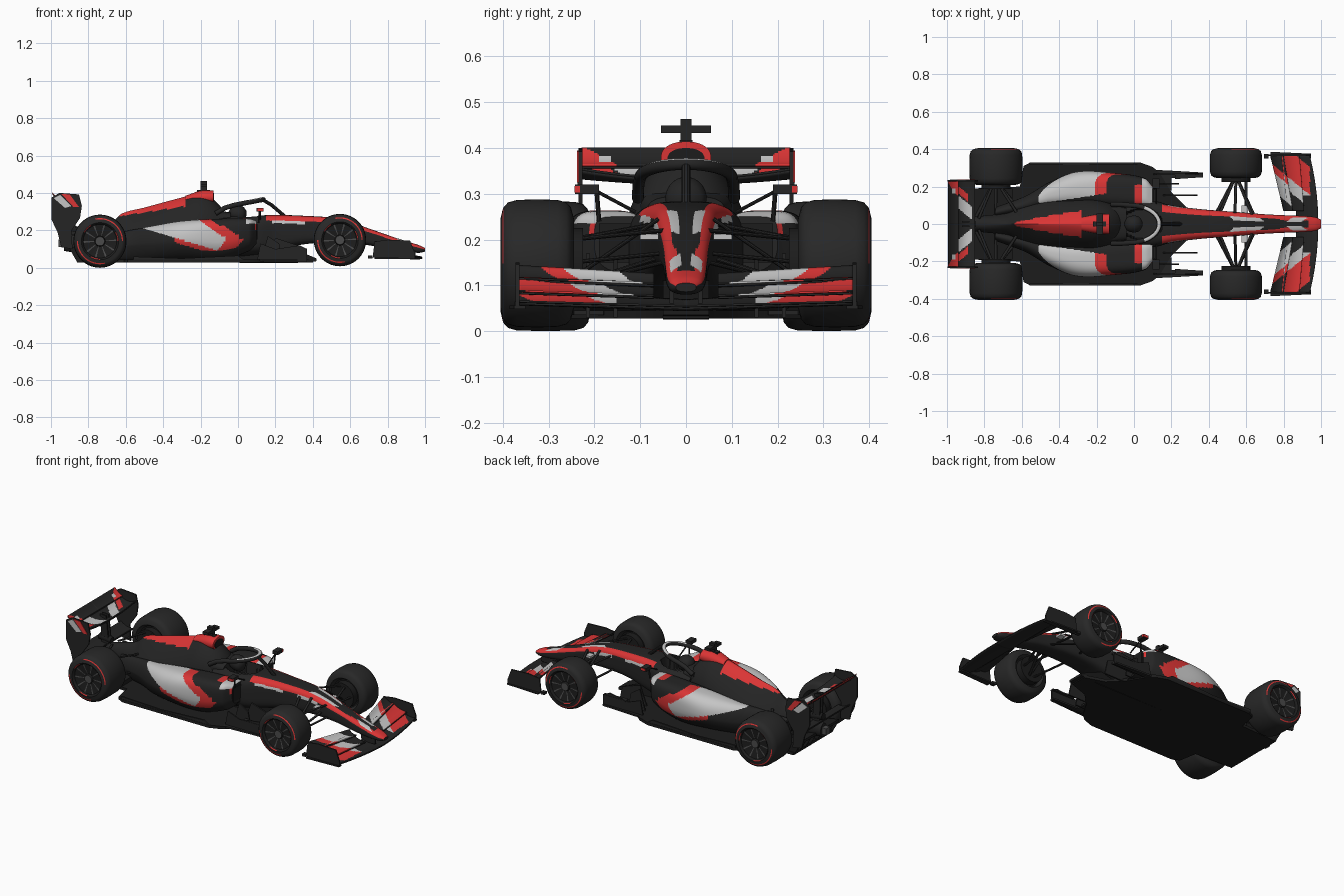
import bpy, bmesh, math
from mathutils import Vector

if "Cube" in bpy.data.objects:
    bpy.data.objects.remove(bpy.data.objects["Cube"])

PALETTE = [("carbon_black", (.018, .018, .018)), ("red", (.70, .035, .035)), ("silver", (.56, .56, .56)),
           ("tyre_black", (.021, .021, .021)), ("floor_black", (.012, .012, .012)), ("dark_grey", (.07, .07, .07))]
BLACK, RED, SILVER, TYRE, FLOOR, GREY = range(6)
MATS = []
for nm, c in PALETTE:
    m = bpy.data.materials.new(nm)
    m.diffuse_color = (*c, 1)
    m.use_nodes = True
    m.node_tree.nodes["Principled BSDF"].inputs["Base Color"].default_value = m.diffuse_color
    MATS.append(m)


def skin(name, rings, rule, caps=True, closed=True, mirror=False, thick=0):
    """Join point rings into a mesh; rule is a colour or f(x, |y|, z, normal, ring, segment)."""
    bm = bmesh.new()
    rows = [[bm.verts.new(p) for p in r] for r in rings]
    n, ids = len(rows[0]), []
    for i in range(len(rows) - 1):
        for j in range(n if closed else n - 1):
            k = (j + 1) % n
            bm.faces.new((rows[i][j], rows[i][k], rows[i + 1][k], rows[i + 1][j]))
            ids.append((i, j))
    if caps and closed:
        for r, i in ((rows[0], -1), (rows[-1], len(rows))):
            bm.faces.new(r)
            ids.append((i, 0))
    bmesh.ops.recalc_face_normals(bm, faces=bm.faces)
    bm.normal_update()
    for f, (i, j) in zip(bm.faces, ids):
        c = f.calc_center_median()
        f.material_index = rule(c.x, abs(c.y), c.z, f.normal, i, j) if callable(rule) else 0
    me = bpy.data.meshes.new(name)
    bm.to_mesh(me)
    bm.free()
    for m in (MATS if callable(rule) else [MATS[rule]]):
        me.materials.append(m)
    ob = bpy.data.objects.new(name, me)
    bpy.context.collection.objects.link(ob)
    if thick:
        s = ob.modifiers.new("thickness", 'SOLIDIFY')
        s.thickness, s.offset = thick, 0
    if mirror:
        ob.modifiers.new("mirror", 'MIRROR').use_axis = (False, True, False)
    return ob


def interp(secs, x):
    """Smooth (Hermite) interpolation of section rows, first column is x."""
    k = max(i for i in range(len(secs) - 1) if secs[i][0] <= x or i == 0)
    slope = lambda i, c: ((secs[min(i + 1, len(secs) - 1)][c] - secs[max(i - 1, 0)][c]) /
                          (secs[min(i + 1, len(secs) - 1)][0] - secs[max(i - 1, 0)][0]))
    a, b = secs[k], secs[k + 1]
    h = b[0] - a[0]
    t = (x - a[0]) / h
    return [a[c] * (2*t**3 - 3*t*t + 1) + b[c] * (3*t*t - 2*t**3) + h * (slope(k, c) * (t**3 - 2*t*t + t)
            + slope(k + 1, c) * (t**3 - t*t)) for c in range(1, len(a))]


def loft(name, secs, rule, steps=80, around=64, inner=None, under=0, deform=None, mirror=False):
    """Superellipse sections (x, half width, z bottom, z top, power)."""
    secs = sorted(secs)
    rings = []
    for s in range(steps + 1):
        x = secs[0][0] + (secs[-1][0] - secs[0][0]) * s / steps
        hw, zb, zt, n = interp(secs, x)
        y0 = -hw if inner is None else min(inner, .4 * hw)
        ring = []
        for j in range(around):
            a = 2 * math.pi * (j + .5) / around
            c, d = math.cos(a), math.sin(a)
            y = (hw + y0) / 2 + (hw - y0) / 2 * math.copysign(abs(c) ** (2 / n), c)
            z = (zb + zt) / 2 + (zt - zb) / 2 * math.copysign(abs(d) ** (2 / n), d)
            if d < 0 and inner is not None:
                y = y0 + (y - y0) * (1 + under * d)
            ring.append(deform(x, y, z) if deform else (x, y, z))
        rings.append(ring)
    return skin(name, rings, rule, mirror=mirror)


def tube(name, pts, r, mat, mirror=True, sides=10, flat=1):
    pts = [Vector(p) for p in pts]
    rings = []
    for i, p in enumerate(pts):
        t = (pts[min(i + 1, len(pts) - 1)] - pts[max(i - 1, 0)]).normalized()
        u = t.cross(Vector((0, 0, 1)) if abs(t.z) < .95 else Vector((1, 0, 0))).normalized()
        v = t.cross(u)
        rings.append([p + (u * math.cos(a) + v * math.sin(a) * flat) * r
                      for a in (2 * math.pi * j / sides for j in range(sides))])
    return skin(name, rings, mat, mirror=mirror)


def plate(name, pts, axis, lo, hi, rule, mirror=True):
    """Extrude a 2D outline along y (x,z points) or z (x,y points)."""
    put = (lambda p, h: (p[0], h, p[1])) if axis == 'y' else (lambda p, h: (p[0], p[1], h))
    return skin(name, [[put(p, h) for p in pts] for h in (lo, hi)], rule, mirror=mirror)


def box(name, x, y, z, mat, mirror=True):
    return plate(name, [(x[0], y[0]), (x[1], y[0]), (x[1], y[1]), (x[0], y[1])], 'z', z[0], z[1], mat, mirror)


def wing(name, y0, y1, edge, rule, camber=.01, back=BLACK):
    """Curved wing element, painted on top; edge(t) gives front x, z and rear x, z along the span."""
    for part, drop, paint in (("", 0, rule), ("_underside", .005, back)):
        rings = []
        for i in range(61):
            xa, za, xb, zb = edge(i / 60)
            rings.append([(xa + (xb - xa) * u, y0 + (y1 - y0) * i / 60, za + (zb - za) * u - camber * 4 * u * (1 - u) - drop)
                          for u in (k / 14 for k in range(15))])
        skin(name + part, rings, paint, closed=False, mirror=True, thick=.004)


# --- Bodywork: chassis with nose and sunken cockpit
def cockpit(x, y, z):
    inside = ((x - .04) / .11) ** 2 + (y / .08) ** 2 < 1
    return (x, y, .2 if inside and z > .2 else z)

CHASSIS = [(1.0, .022, .086, .105, 2.5), (.97, .036, .08, .12, 2.5), (.9, .043, .085, .142, 3), (.8, .047, .10, .175, 3.5),
           (.7, .052, .12, .21, 3.5), (.6, .06, .13, .245, 3.5), (.5, .068, .135, .268, 4), (.35, .08, .125, .278, 4),
           (.2, .10, .09, .283, 4), (.1, .125, .07, .28, 3.5), (-.1, .13, .05, .28, 3)]

def nose_paint(x, y, z, n, i, j):
    hw, zb, zt, _ = interp(sorted(CHASSIS), min(max(x, -.1), 1))
    a = y / hw
    if x < .15 or n.z < -.3:
        return BLACK
    if z > zt - .03 and n.z > .25:
        if x > .93:
            return RED
        if x > .78:
            d = x - .06 * a
            return SILVER if .8 < d < .88 and .2 < a < .8 else RED if a > .45 else BLACK
        if .56 < x + .08 * a < .72 and .3 < a < .62:
            return SILVER
        return RED if a > .58 else BLACK
    if zt - .045 < z < zt - .015 and (.18 < x < .36 or .45 < x < .58):
        return SILVER
    return RED if z > zt - .016 and x < .62 else BLACK

loft("chassis_and_nose", CHASSIS, nose_paint, 180, 96, deform=cockpit)

# Engine cover with pointed spine
def cover_paint(x, y, z, n, i, j):
    return RED if -.65 < x < -.28 and z > .275 + (x + .64) * .15 else BLACK

loft("engine_cover", [(-.05, .07, .1, .27, 2.2), (-.1, .10, .08, .335, 2), (-.16, .12, .07, .385, 1.7), (-.22, .13, .06, .395, 1.6),
     (-.3, .13, .06, .376, 1.4), (-.5, .12, .06, .322, 1.2), (-.62, .085, .06, .29, 1.1), (-.68, .06, .06, .24, 1.4),
     (-.8, .045, .07, .2, 2), (-.93, .03, .09, .17, 2)], cover_paint, 160, 80)

# Sidepods with swept livery
def pod_paint(x, y, z, n, i, j):
    if n.x > .9 or n.z < -.5:
        return BLACK
    xb = -.06 - 1.4 * max(z - .15, 0) - .9 * max(.15 - z, 0)
    low = .2 - .3 * (x + .47)
    if z > .2 and .0 < x:
        return SILVER if x > .045 and z > .235 else (RED if y < .21 else BLACK)
    if y < .11 + .15 * (x + .5) or x < -.52:
        return BLACK
    if x < xb:
        return SILVER if z > low else (RED if z > low - .025 and x > -.34 else BLACK)
    return RED if x < xb + (.09 if z < .225 else .065) and z > .07 else BLACK

loft("sidepod", [(.10, .2, .13, .25, 5), (.06, .245, .09, .262, 4), (-.1, .272, .04, .262, 3.5), (-.3, .28, .04, .25, 2.6),
     (-.45, .225, .04, .225, 2.4), (-.58, .15, .04, .2, 2), (-.74, .09, .04, .17, 2)], pod_paint, 180, 120, .09, .22, mirror=True)
box("sidepod_inlet", (.098, .104), (.12, .19), (.15, .235), FLOOR)

# Air intake, camera bar and antenna
loft("air_intake", [(-.28, .035, .34, .385, 2), (-.2, .05, .335, .412, 2.2), (-.13, .055, .345, .414, 2.2)], RED, 16, 32)
loft("air_intake_opening", [(-.135, .041, .35, .4, 2.2), (-.127, .041, .35, .4, 2.2)], FLOOR, 2, 32)
box("air_intake_top_panel", (-.22, -.15), (-.014, .014), (.405, .417), BLACK, False)
box("camera_post", (-.2, -.165), (-.012, .012), (.40, .463), BLACK, False)
box("camera_bar", (-.2, -.165), (-.055, .055), (.433, .449), BLACK, False)

# Cockpit: helmet, headrest, halo, mirrors
loft("helmet", [(-.05, .012, .285, .3, 2), (-.035, .036, .26, .325, 2), (0, .045, .245, .337, 2), (.03, .037, .25, .325, 2),
     (.045, .012, .28, .305, 2)], BLACK, 16, 24)
loft("headrest", [(-.12, .1, .22, .31, 3), (-.04, .085, .22, .295, 3)], BLACK, 6, 32)
arc = [(-.02 + .155 * math.sin(t), .1 * math.cos(t), .335 + .03 * math.sin(t))
       for t in (math.pi * k / 24 for k in range(25))]
halo = [(-.12, .105, .29), (-.07, .104, .32)] + arc + [(-.07, -.104, .32), (-.12, -.105, .29)]
tube("halo_ring", halo, .013, lambda x, y, z, n, i, j: SILVER if n.z > .75 and x > .06 else BLACK, False, 14)
tube("halo_pillar", [(.13, 0, .365), (.18, 0, .335), (.25, 0, .275)], .01, BLACK, False)
box("mirror", (.1, .135), (.19, .242), (.3, .32), BLACK)
box("mirror_accent", (.105, .137), (.232, .244), (.303, .317), RED)
tube("mirror_stalk", [(.11, .19, .24), (.115, .195, .305)], .005, BLACK)
tube("mirror_arm", [(.12, .11, .26), (.118, .2, .308)], .004, BLACK)

# --- Floor, diffuser and side vanes
plate("floor", [(.4, 0), (.4, .05), (.28, .09), (.2, .17), (.14, .27), (.1, .305), (.03, .33), (-.55, .33), (-.59, .31), (-.61, .2),
      (-.86, .19), (-.86, 0)], 'z', .028, .045, FLOOR)
plate("floor_edge", [(.03, .045), (.0, .065), (-.3, .05), (-.56, .06), (-.56, .04), (.03, .03)], 'y', .318, .328, BLACK)
plate("diffuser", [(-.65, .03), (-.8, .05), (-.9, .1), (-.9, .115), (-.78, .09), (-.65, .07)], 'y', 0, .19, FLOOR)
for k in range(4):
    plate("diffuser_strake", [(-.65, .03), (-.86, .03), (-.9, .1), (-.75, .06)], 'y', .03 + .05 * k, .036 + .05 * k, FLOOR)
plate("keel", [(.42, .035), (.42, .05), (.25, .12), (.0, .12), (-.5, .03), (.3, .025)], 'y', 0, .05, FLOOR)
plate("side_vane", [(.37, .03), (.37, .1), (.33, .12), (.2, .1), (.12, .13), (.1, .03)], 'y', .262, .27, BLACK)
plate("barge_board", [(.34, .03), (.32, .12), (.2, .16), (.15, .03)], 'y', .15, .158, BLACK)
plate("inner_vane", [(.24, .03), (.22, .13), (.16, .17), (.12, .03)], 'y', .21, .218, BLACK)
plate("vane_tray", [(.37, .25), (.37, .275), (.2, .285), (.1, .29), (.1, .16), (.2, .18), (.2, .245)], 'z', .035, .045, BLACK)
plate("vane_top", [(.37, .25), (.37, .272), (.22, .272), (.22, .24)], 'z', .095, .103, BLACK)

# --- Front wing
def lower_paint(x, y, z, n, i, j):
    d = y + .8 * (x - .86)
    return RED if .22 < d < .37 else SILVER if .15 < d < .22 and y > .09 else BLACK

def upper_paint(x, y, z, n, i, j):
    d = y + .8 * (x - .8)
    return SILVER if .13 < d < .23 else RED if .23 < d < .27 else BLACK

wing("front_wing_main", 0, .365, lambda t: (.985 - .045 * t * t, .055 + .01 * t, .87 - .02 * t, .068 + .02 * t),
     lambda x, y, z, n, i, j: lower_paint(x, y, z, n, i, j) if y > .15 and x < .94 else BLACK)
wing("front_wing_lower_flap", .07, .365, lambda t: (.91 - .025 * t, .078 + .01 * t, .82 - .03 * t, .105 + .012 * t), lower_paint)
wing("front_wing_upper_flap", .07, .365, lambda t: (.85 - .05 * t, .105 + .01 * t, .80 - .07 * t, .125 + .018 * t), upper_paint)
plate("front_wing_pylon", [(.95, .06), (.95, .1), (.85, .12), (.86, .06)], 'y', .026, .036, BLACK)
plate("front_wing_endplate", [(.945, .05), (.945, .08), (.92, .145), (.8, .15), (.73, .14), (.72, .055)], 'y', .364, .372, BLACK)
plate("endplate_foot", [(.945, .35), (.945, .376), (.73, .386), (.73, .35)], 'z', .048, .056, BLACK)
box("wing_tip_fin", (.695, .72), (.35, .375), (.05, .065), BLACK)

# --- Rear wing
def flap_paint(x, y, z, n, i, j):
    if .165 < y < .19 and .368 < z < .382:
        return SILVER
    return RED if y > .14 and z < .4 - (.22 - y) * .55 else BLACK

def rear_paint(x, y, z, n, i, j):
    d = y + .8 * (x + .9)
    return SILVER if .05 < d < .12 and x < -.865 else RED if .13 < d < .17 and x < -.89 else BLACK

wing("rear_wing_main", 0, .228, lambda t: (-.85, .335 + .02 * t * t, -.955, .362), rear_paint, .02)
wing("rear_wing_flap", 0, .228, lambda t: (-.94, .362, -.992, .4), flap_paint, .006,
     lambda x, y, z, n, i, j: RED if z > .372 and y < .2 else BLACK)
plate("rear_wing_endplate", [(-.998, .375), (-.955, .4), (-.85, .392), (-.835, .33), (-.845, .265), (-.89, .2), (-.885, .1),
      (-.945, .11), (-.965, .19), (-.998, .26)], 'y', .226, .235, BLACK)
plate("endplate_red_panel", [(-.945, .395), (-.9, .392), (-.85, .325), (-.88, .325)], 'y', .234, .238, RED)
plate("endplate_silver_panel", [(-.985, .372), (-.95, .39), (-.89, .33), (-.925, .32)], 'y', .234, .237, SILVER)
plate("rear_wing_pillar", [(-.86, .15), (-.88, .345), (-.92, .35), (-.91, .15)], 'y', .008, .016, BLACK)
wing("beam_wing", 0, .228, lambda t: (-.87, .18, -.95, .205), BLACK)
box("rear_light", (-.96, -.92), (-.018, .018), (.11, .15), GREY, False)
tube("exhaust", [(-.85, 0, .2), (-.93, 0, .21)], .02, FLOOR, False, 16)


# --- Wheels: revolved tyre, broken red band, spoked rim
def wheel(name, cx, r, cz, y0, y1):
    prof = [(y0 + .02, .05), (y0 + .02, .6), (y0, .7), (y0 + .006, .87), (y0 + .016, .95), (y0 + .035, .988), ((y0 + y1) / 2, 1),
            (y1 - .035, .988), (y1 - .016, .95), (y1 - .006, .87), (y1 - .004, .825), (y1, .7), (y1 - .003, .665),
            (y1 - .012, .63), (y1 - .022, .2), (y1 - .012, .17), (y1 - .012, .04)]
    rings = [[(cx + r * q * math.cos(a), y, cz + r * q * math.sin(a)) for a in (2 * math.pi * k / 60 for k in range(60))]
             for y, q in prof]

    def paint(x, y, z, n, i, j):
        if i == 9:
            return RED if j % 30 < 17 else TYRE
        if i == 11:
            return RED if j % 20 < 5 else FLOOR
        if i == 13:
            return GREY if j % 6 == 0 else FLOOR
        return GREY if i >= 15 else TYRE if 1 <= i < 12 else FLOOR
    skin(name, rings, paint, mirror=True)
    tube(name + "_brake_duct", [(cx, y0 - .02, cz), (cx, y0 + .03, cz)], r * .55, FLOOR, sides=24)

wheel("front_wheel", .545, .14, .148, .245, .405)
wheel("rear_wheel", -.738, .142, .142, .208, .405)

# --- Suspension arms
for nm, a, b in [("front_upper_arm", (.46, .06, .235), (.54, .25, .2)), ("front_upper_arm_b", (.63, .05, .22), (.55, .25, .2)),
                 ("front_lower_arm", (.44, .06, .16), (.54, .25, .1)), ("front_lower_arm_b", (.64, .05, .15), (.55, .25, .1)),
                 ("front_push_rod", (.54, .06, .245), (.545, .24, .12)), ("steering_rod", (.6, .05, .17), (.6, .25, .15)),
                 ("rear_upper_arm", (-.62, .05, .2), (-.73, .22, .2)), ("rear_upper_arm_b", (-.83, .03, .19), (-.75, .22, .2)),
                 ("rear_lower_arm", (-.6, .06, .11), (-.73, .22, .09)), ("rear_lower_arm_b", (-.85, .03, .11), (-.75, .22, .09)),
                 ("drive_shaft", (-.74, .03, .14), (-.738, .22, .142))]:
    tube(nm, [a, b], .008, BLACK, flat=.6)
box("front_arm_fairing", (.575, .61), (.06, .1), (.2, .212), SILVER)

# Smooth shading with sharp edges kept
for ob in bpy.data.objects:
    ob.select_set(ob.type == 'MESH')
    bpy.context.view_layer.objects.active = ob
bpy.ops.object.shade_smooth_by_angle(angle=math.radians(35))
